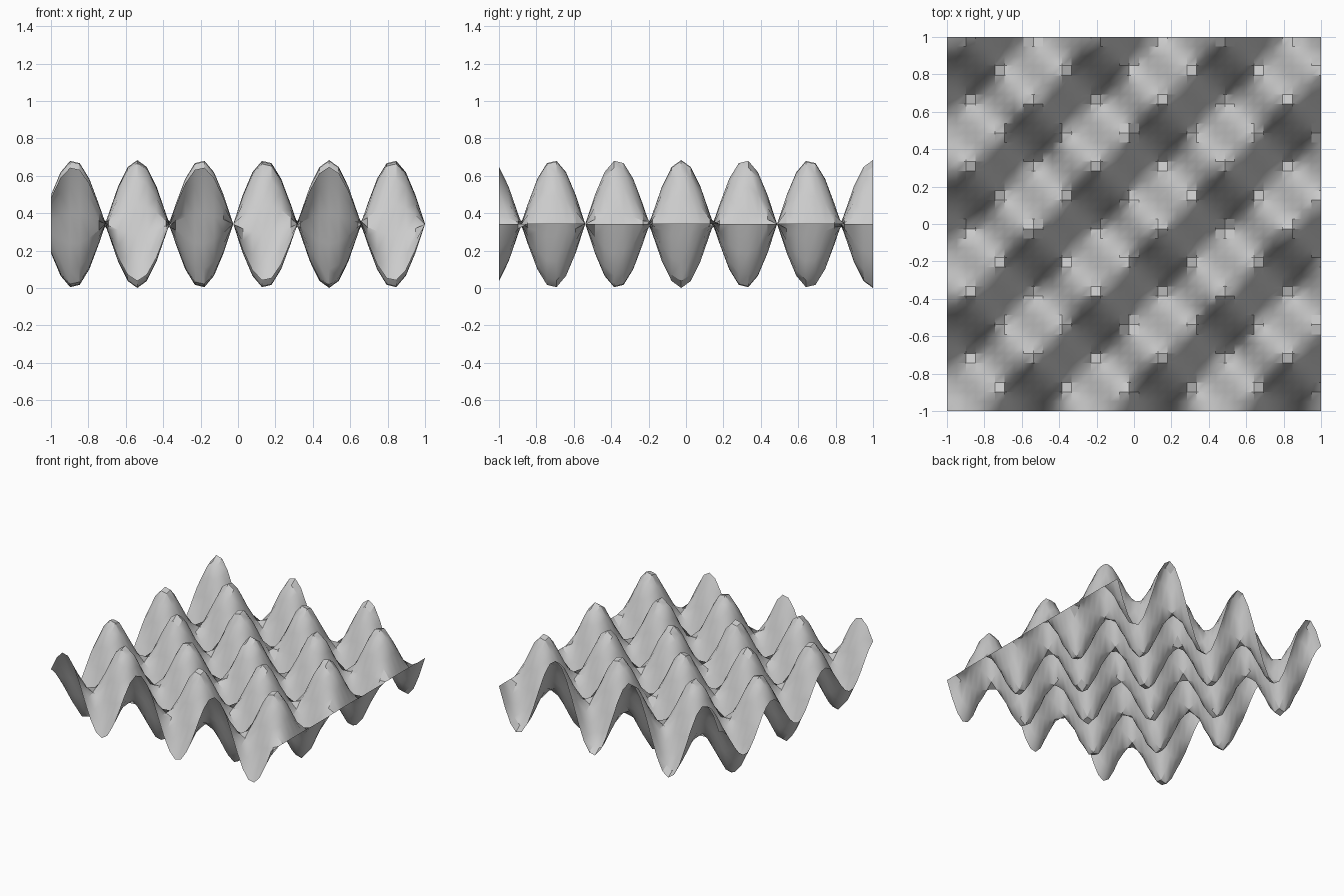
import bpy, bmesh, math

if "Cube" in bpy.data.objects:
    bpy.data.objects.remove(bpy.data.objects["Cube"])

CELLS = 39                       # grid cells per side
STEP = 6 * math.pi / 40          # wave phase per cell
AMP = 0.342                      # wave height above and below the middle

grey = bpy.data.materials.new("plain grey")
grey.diffuse_color = (0.6, 0.6, 0.6, 1)
grey.use_nodes = True
grey.node_tree.nodes["Principled BSDF"].inputs["Base Color"].default_value = grey.diffuse_color

# Open square sheet
bm = bmesh.new()
bmesh.ops.create_grid(bm, x_segments=CELLS, y_segments=CELLS, size=1)

# Egg-crate wave: nodes start at the right edge, crests at the back edge
k = STEP * CELLS / 2
for v in bm.verts:
    v.co.z = AMP * (1 - math.sin(k * (1 - v.co.x)) * math.cos(k * (1 - v.co.y)))

mesh = bpy.data.meshes.new("wavy_sheet")
bm.to_mesh(mesh)
bm.free()
mesh.materials.append(grey)
sheet = bpy.data.objects.new("wavy_sheet", mesh)
bpy.context.collection.objects.link(sheet)

# Smooth slopes with sharp creases at the tight bends
bpy.context.view_layer.objects.active = sheet
sheet.select_set(True)
bpy.ops.object.shade_smooth_by_angle(angle=math.radians(30))
